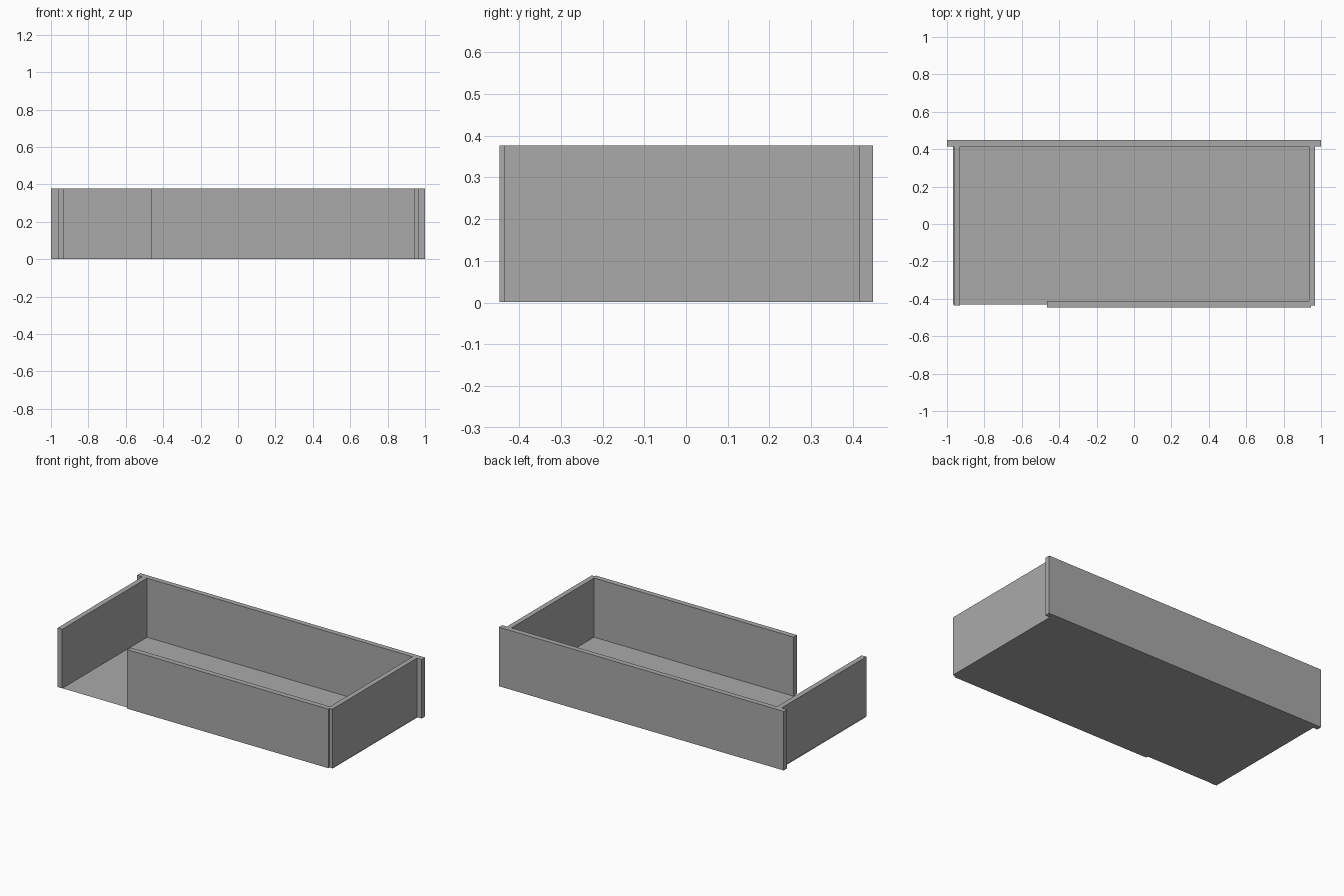
import bpy
import bmesh

cube = bpy.data.objects.get("Cube")
if cube:
    bpy.data.objects.remove(cube, do_unlink=True)

GREY = (0.4, 0.4, 0.4, 1)
grey = bpy.data.materials.new("plain grey")
grey.use_nodes = True
grey.diffuse_color = GREY
grey.node_tree.nodes["Principled BSDF"].inputs["Base Color"].default_value = GREY

BOTTOM, TOP = 0.002, 0.377


def add_part(name, x, y, z=None):
    """Box spanning the given ranges, or a flat sheet at ground level without z."""
    bm = bmesh.new()
    if z:
        bmesh.ops.create_cube(bm, size=1)
    else:
        bmesh.ops.create_grid(bm, x_segments=1, y_segments=1, size=0.5)
        z = (0, 0)
    for v in bm.verts:
        v.co = [lo + (c + 0.5) * (hi - lo) for c, (lo, hi) in zip(v.co, (x, y, z))]
    mesh = bpy.data.meshes.new(name)
    bm.to_mesh(mesh)
    bm.free()
    mesh.materials.append(grey)
    obj = bpy.data.objects.new(name, mesh)
    bpy.context.collection.objects.link(obj)
    return obj


# Thin floor sheet
add_part("floor", (-0.968, 0.968), (-0.43, 0.43))

# Four walls; the short front wall leaves an opening beside the right wall
height = (BOTTOM, TOP)
add_part("back_wall", (-1, 1), (0.415, 0.448), height)
add_part("front_wall", (-0.465, 0.947), (-0.447, -0.413), height)
add_part("right_wall", (-0.963, -0.93), (-0.435, 0.415), height)
add_part("left_wall", (0.935, 0.967), (-0.435, 0.415), height)
